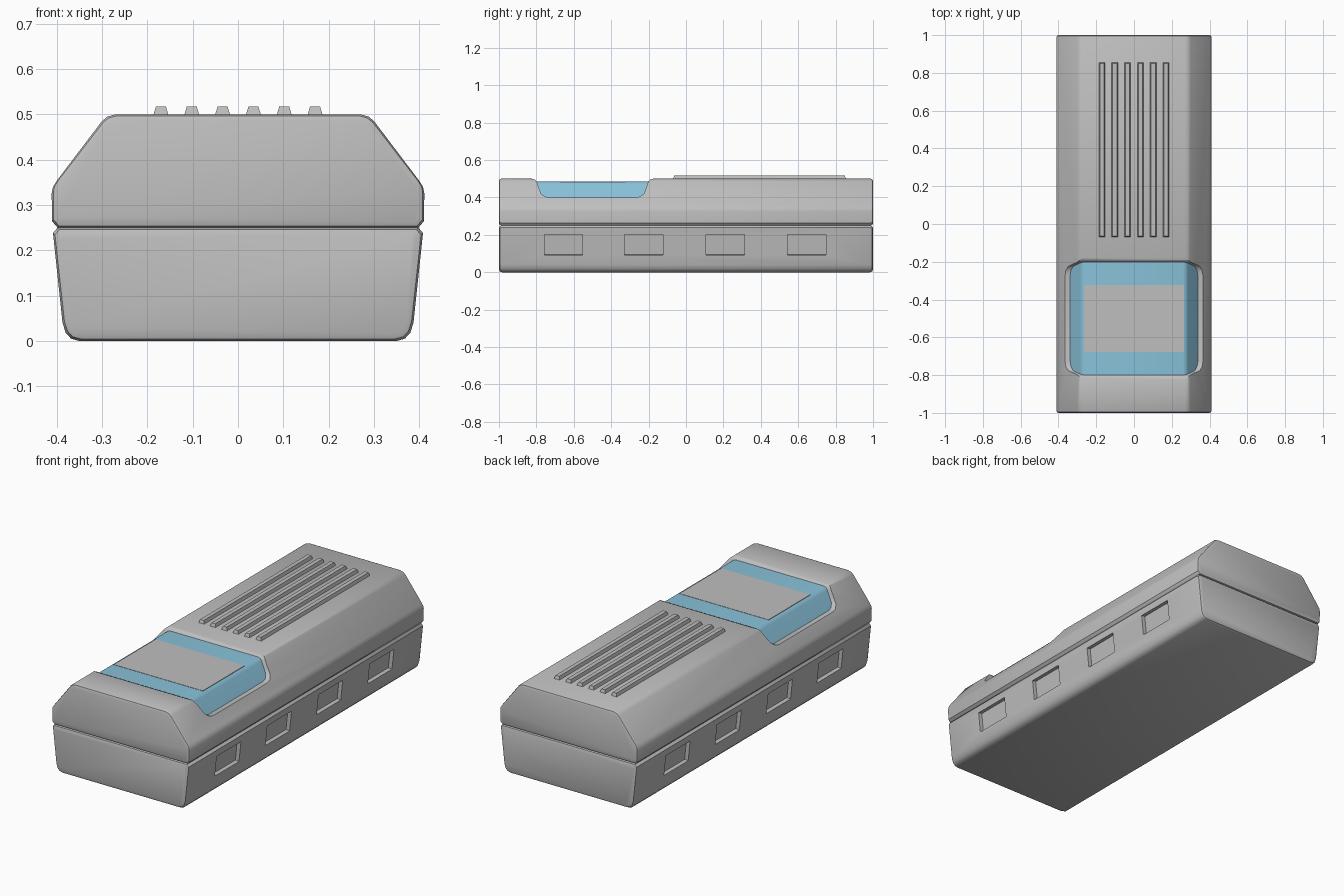
import bpy, bmesh, math
from mathutils import Matrix

old = bpy.data.objects.get("Cube")
if old:
    bpy.data.objects.remove(old, do_unlink=True)


def material(name, rgb):
    m = bpy.data.materials.new(name)
    m.use_nodes = True
    m.diffuse_color = (*rgb, 1)
    bsdf = m.node_tree.nodes["Principled BSDF"]
    bsdf.inputs["Base Color"].default_value = (*rgb, 1)
    bsdf.inputs["Roughness"].default_value = 0.6
    return m


GREY = material("casing grey", (0.52, 0.52, 0.52))
BLUE = material("window blue", (0.25, 0.54, 0.70))


def finish(name, bm, mat):
    bmesh.ops.recalc_face_normals(bm, faces=bm.faces)
    mesh = bpy.data.meshes.new(name)
    bm.to_mesh(mesh)
    bm.free()
    mesh.materials.append(mat)
    obj = bpy.data.objects.new(name, mesh)
    bpy.context.collection.objects.link(obj)
    return obj


def select(obj):
    bpy.ops.object.select_all(action='DESELECT')
    obj.select_set(True)
    bpy.context.view_layer.objects.active = obj


def smooth(obj):
    select(obj)
    bpy.ops.object.shade_smooth_by_angle(angle=math.radians(35))


def loft(name, rings, mat):
    """Bridge equal rings of points and cap both ends."""
    bm = bmesh.new()
    loops = [[bm.verts.new(p) for p in ring] for ring in rings]
    n = len(loops[0])
    for a, b in zip(loops, loops[1:]):
        for i in range(n):
            j = (i + 1) % n
            bm.faces.new((a[i], a[j], b[j], b[i]))
    bm.faces.new(loops[0])
    bm.faces.new(loops[-1])
    return finish(name, bm, mat)


def shell(name, half, y0, y1, edge, mat):
    """Mirrored x-z profile run along y, with rounded end edges."""
    pts = half + [(-x, z) for x, z in reversed(half)]
    w = max(x for x, z in half)
    zs = [z for x, z in half]
    mid, h = (max(zs) + min(zs)) / 2, (max(zs) - min(zs)) / 2

    def ring(y, d):
        return [(x * (1 - d / w), y, mid + (z - mid) * (1 - d / h)) for x, z in pts]

    steps = [(0, edge), (edge * 0.3, edge * 0.3), (edge, 0)] if edge else [(0, 0)]
    rings = [ring(y0 + s, d) for s, d in steps]
    rings += [ring(y1 - s, d) for s, d in reversed(steps)]
    return loft(name, rings, mat)


def cut(obj, cutter):
    cutter.hide_render = True
    mod = obj.modifiers.new("cut", 'BOOLEAN')
    mod.operation = 'DIFFERENCE'
    mod.solver = 'EXACT'
    mod.object = cutter
    select(obj)
    bpy.ops.object.modifier_apply(modifier=mod.name)
    bpy.data.objects.remove(cutter, do_unlink=True)


def block(name, center, size, mat, taper=0.0, tilt=0.0):
    """Box whose top is drawn in by taper on every side."""
    bm = bmesh.new()
    bmesh.ops.create_cube(bm, size=1)
    for v in bm.verts:
        d = taper if v.co.z > 0 else 0
        v.co.x *= size[0] - 2 * d
        v.co.y *= size[1] - 2 * d
        v.co.z *= size[2]
    bm.transform(Matrix.Translation(center) @ Matrix.Rotation(tilt, 4, 'Y'))
    return finish(name, bm, mat)


# Lower casing with a chamfered seam and soft bottom edge
lower = shell("lower_casing",
              [(0.35, 0), (0.368, 0.005), (0.38, 0.018), (0.387, 0.04),
               (0.408, 0.238), (0.398, 0.25)], -1, 1, 0.015, GREY)

# Side pockets, four on each side
TILT = math.radians(6)
for side in (-1, 1):
    for y in (-0.655, -0.225, 0.21, 0.645):
        cut(lower, block("pocket_cutter", (side * 0.402, y, 0.147),
                         (0.05, 0.205, 0.11), GREY, tilt=side * TILT))
smooth(lower)

# Upper casing with sloped shoulders
upper = shell("upper_casing",
              [(0.398, 0.25), (0.41, 0.264), (0.411, 0.325), (0.408, 0.34),
               (0.40, 0.353), (0.30, 0.485), (0.288, 0.495), (0.27, 0.5)],
              -1, 1, 0.012, GREY)

# Rounded opening that wraps over the top and shoulders
side_half = [(0.23, 0.40), (0.255, 0.405), (0.275, 0.42), (0.285, 0.445),
             (0.297, 0.482), (0.307, 0.494), (0.325, 0.501), (0.325, 0.6)]
opening = side_half + [(-y, z) for y, z in reversed(side_half)]
cut(upper, loft("opening_cutter",
                [[(x, y - 0.5, z) for y, z in opening] for x in (-0.6, 0.6)], GREY))
smooth(upper)

# Blue window sunk into the opening
window = shell("window", [(0.36, 0.37), (0.285, 0.471), (0.276, 0.481), (0.26, 0.485)],
               -0.81, -0.19, 0, BLUE)
smooth(window)

# Grey screen plate on the window
block("screen_plate", (0, -0.5, 0.4845), (0.53, 0.355, 0.004), GREY)

# Grip ribs along the top
for i in range(6):
    block(f"grip_rib_{i + 1}", ((i - 2.5) * 0.068, 0.393, 0.507),
          (0.034, 0.925, 0.02), GREY, taper=0.006)
